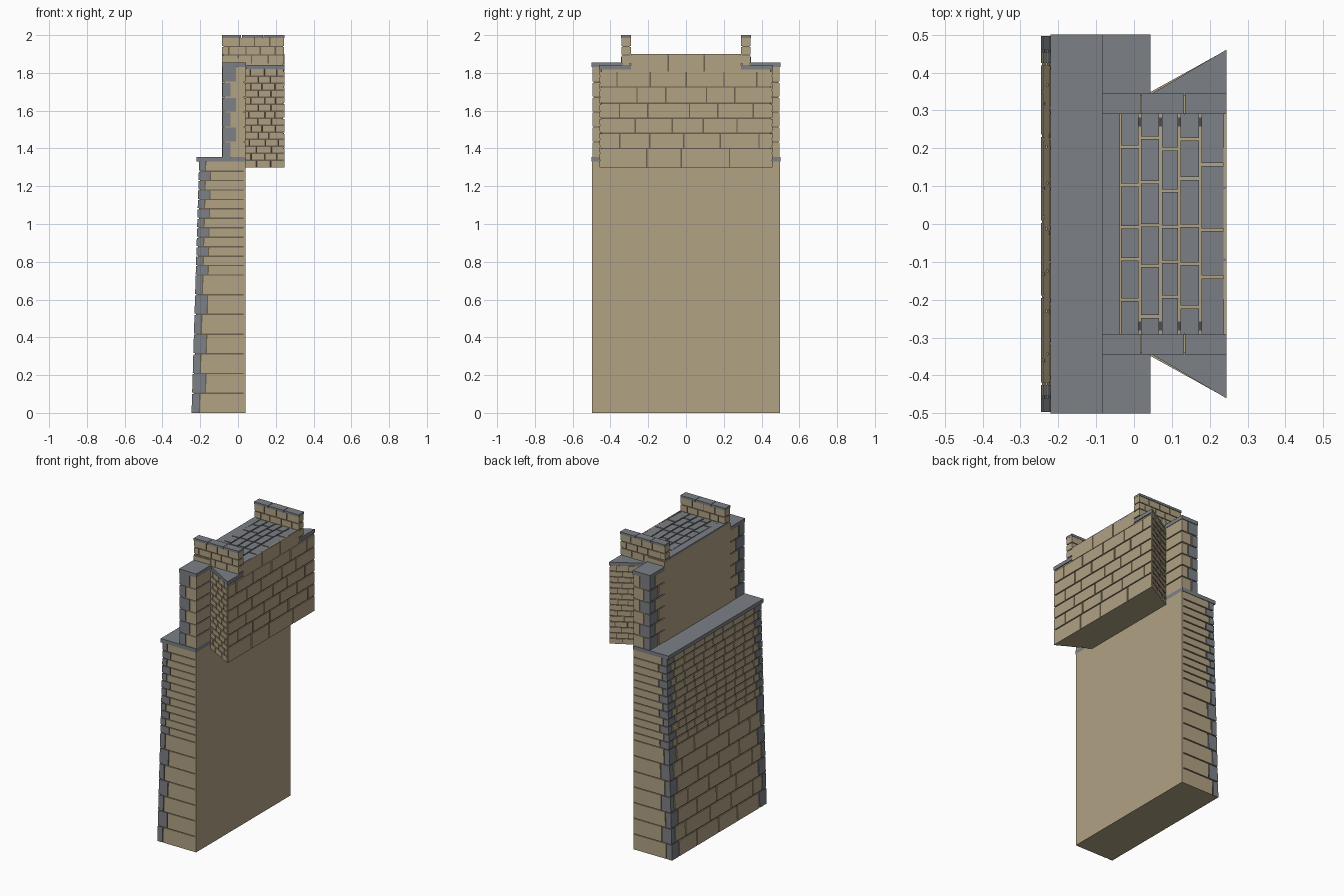
import bpy, bmesh, random
from mathutils import Vector

if "Cube" in bpy.data.objects:
    bpy.data.objects.remove(bpy.data.objects["Cube"])

random.seed(4)


def material(name, rgb):
    m = bpy.data.materials.new(name)
    m.diffuse_color = (*rgb, 1)
    m.use_nodes = True
    m.node_tree.nodes["Principled BSDF"].inputs["Base Color"].default_value = m.diffuse_color
    return m


TAN = material("sandstone", (0.44, 0.36, 0.23))
GREY = material("slate", (0.2, 0.215, 0.235))
MORTAR = material("mortar", (0.15, 0.12, 0.08))
MORTAR_GREY = material("slate_joint", (0.07, 0.075, 0.085))


def finish(bm, name, mats, mirror=False):
    bmesh.ops.recalc_face_normals(bm, faces=bm.faces)
    me = bpy.data.meshes.new(name)
    bm.to_mesh(me)
    bm.free()
    for m in mats:
        me.materials.append(m)
    ob = bpy.data.objects.new(name, me)
    bpy.context.collection.objects.link(ob)
    if mirror:
        mod = ob.modifiers.new("mirror", 'MIRROR')
        mod.use_axis = (False, True, False)
        mod.use_mirror_merge = False
    return ob


def loft(bm, bottom, top, mat=0):
    """Closed solid between two matching point loops."""
    lo = [bm.verts.new(p) for p in bottom]
    hi = [bm.verts.new(p) for p in top]
    n = len(lo)
    faces = [bm.faces.new(lo[::-1]), bm.faces.new(hi)]
    faces += [bm.faces.new((lo[i], lo[(i + 1) % n], hi[(i + 1) % n], hi[i])) for i in range(n)]
    for f in faces:
        f.material_index = mat


def slab(name, outline, z0, z1, mat, mirror=False):
    bm = bmesh.new()
    loft(bm, [(x, y, z0) for x, y in outline], [(x, y, z1) for x, y in outline])
    return finish(bm, name, [mat], mirror)


def rect(x0, x1, y0, y1):
    return [(x0, y0), (x1, y0), (x1, y1), (x0, y1)]


def masonry(name, quad, rows, aspect, quoin_l=(0, 0), quoin_r=(0, 0), depth=0.007,
            mirror=False, mats=(TAN, GREY, MORTAR), bend=None):
    """Courses of proud blocks on a quad (bottom-left, bottom-right, top-right, top-left)."""
    a, b, c, d = [Vector(p) for p in quad]
    normal = (b - a).cross(d - a).normalized()
    width, height = (b - a).length, (d - a).length
    span = rows[-1] - rows[0]
    gap = 0.0035

    def at(u, z, h):
        s, t = u / width, (z - rows[0]) / span
        p = a.lerp(b, s).lerp(d.lerp(c, s), t) + normal * h
        if bend:
            p.z += bend(p.y)
        return p

    bm = bmesh.new()
    i0, i1 = 0.008, width - 0.008
    sheet = [at(u, z, 0.001) for u, z in
             ((i0, rows[0]), (i1, rows[0]), (i1, rows[-1]), (i0, rows[-1]))]
    bm.faces.new([bm.verts.new(p) for p in sheet]).material_index = 2
    for i, (z0, z1) in enumerate(zip(rows, rows[1:])):
        left, right = quoin_l[i % 2], width - quoin_r[i % 2]
        step = aspect * (z1 - z0) * height / span
        n = max(1, round((right - left) / step))
        step = (right - left) / n
        cuts = [left + (k + 0.5 * (i % 2) + random.uniform(-.13, .13)) * step
                for k in range(n + 1)] if n > 1 else []
        cuts = [left] + [u for u in cuts if left + .25 * step < u < right - .25 * step] + [right]
        grey_ends = (left > 0, right < width)
        blocks = [(u, v, 0) for u, v in zip(cuts, cuts[1:])]
        if grey_ends[0]:
            blocks.append((0, left, 1))
        if grey_ends[1]:
            blocks.append((right, width, 1))
        zb = z0 + (gap if i else 0)
        zt = z1 - (gap if z1 != rows[-1] else 0)
        for u, v, m in blocks:
            u += gap if u > 0 else 0
            v -= gap if v < width else 0
            loop = ((u, zb), (v, zb), (v, zt), (u, zt))
            loft(bm, [at(*p, -0.001) for p in loop], [at(*p, depth) for p in loop], m)
    return finish(bm, name, mats, mirror)


def steps(z0, z1, n):
    return [z0 + (z1 - z0) * i / n for i in range(n + 1)]


# Battered lower wall core
bm = bmesh.new()
loft(bm, [(x, y, 0) for x, y in rect(-.238, .04, -.49, .49)],
     [(x, y, 1.33) for x, y in rect(-.198, .04, -.49, .49)])
finish(bm, "lower_wall_core", [TAN])
slab("lower_wall_back", rect(.03, .04, -.497, .497), 0, 1.33, TAN)

# Lower wall stone courses: large at the base, small above
courses = steps(0, .73, 7) + steps(.73, 1.33, 12)[1:]
masonry("lower_end_courses", [(-.245, -.49, 0), (.039, -.49, 0), (.039, -.49, 1.33), (-.205, -.49, 1.33)],
        courses, 20, quoin_l=(.04, .07), mirror=True)
masonry("lower_face_courses", [(-.239, .497, 0), (-.239, -.497, 0), (-.199, -.497, 1.33), (-.199, .497, 1.33)],
        courses, 2.0, quoin_l=(.075, .04), quoin_r=(.075, .04))
slab("ledge_cap", rect(-.22, .04, -.5, .5), 1.33, 1.355, GREY)

# Upper wall with end piers
slab("upper_wall", rect(-.085, .04, -.345, .345), 1.355, 1.885, TAN)
slab("pier_core", rect(-.073, .033, -.49, -.34), 1.355, 1.83, TAN, True)
pier_rows = steps(1.355, 1.83, 6)
masonry("pier_end_courses", [(-.082, -.489, 1.355), (.04, -.489, 1.355), (.04, -.489, 1.83), (-.082, -.489, 1.83)],
        pier_rows, 20, quoin_l=(.045, .075), mirror=True)
masonry("pier_face_courses", [(-.075, -.345, 1.355), (-.075, -.496, 1.355), (-.075, -.496, 1.83), (-.075, -.345, 1.83)],
        pier_rows, 20, quoin_r=(.09, .055), mirror=True)
masonry("pier_back_courses", [(.033, -.496, 1.355), (.033, -.345, 1.355), (.033, -.345, 1.83), (.033, -.496, 1.83)],
        pier_rows, 20, mirror=True)
slab("pier_cap", rect(-.085, .043, -.5, -.345), 1.83, 1.855, GREY, True)

# Flared overhanging block
slab("flared_core", [(.035, -.335), (.238, -.448), (.238, .448), (.035, .335)], 1.3, 1.82, TAN)
masonry("flared_side_courses", [(.037, -.337, 1.3), (.243, -.451, 1.3), (.243, -.451, 1.82), (.037, -.337, 1.82)],
        steps(1.3, 1.82, 14), 2.0, mirror=True)
masonry("flared_front_courses", [(.238, -.456, 1.3), (.238, .456, 1.3), (.238, .456, 1.805), (.238, -.456, 1.805)],
        [1.3, 1.4, 1.48, 1.56, 1.64, 1.725, 1.805], 2.2)
slab("flared_cap", [(.043, -.342), (.245, -.461), (.245, -.29), (.043, -.29)], 1.818, 1.842, GREY, True)


# Gently arched deck
def arch(y):
    return -0.09 * y * y


profile = [(y, 1.893 + arch(y)) for y in (.29, .2, .1, 0, -.1, -.2, -.29)]
profile = [(-.29, 1.8), (.29, 1.8)] + profile
bm = bmesh.new()
loft(bm, [(-.08, y, z) for y, z in profile], [(.238, y, z) for y, z in profile])
finish(bm, "deck_core", [TAN])
masonry("deck_front_course", [(.238, -.29, 1.808), (.238, .29, 1.808), (.238, .29, 1.9), (.238, -.29, 1.9)],
        [1.808, 1.9], 2.1, bend=lambda y: 0)
deck_rows = [-.035, .015, .07, .12, .175, .245]
masonry("deck_tiles", [(-.035, .29, 1.893), (-.035, -.29, 1.893), (.245, -.29, 1.893), (.245, .29, 1.893)],
        [-r for r in deck_rows[::-1]] and deck_rows, 2.1, bend=arch,
        mats=(GREY, GREY, MORTAR_GREY))
slab("deck_kerb", rect(-.085, -.037, -.29, .29), 1.882, 1.897, GREY)

# Parapets along both deck sides
slab("parapet_core", rect(-.078, .238, -.335, -.298), 1.84, 1.985, TAN, True)
rows = steps(1.85, 1.985, 3)
for name, p, q in (("outer", (-.083, -.335), (.243, -.335)), ("inner", (.243, -.298), (-.083, -.298)),
                   ("front", (.238, -.341), (.238, -.292)), ("rear", (-.078, -.292), (-.078, -.341))):
    masonry("parapet_" + name + "_courses",
            [(*p, 1.85), (*q, 1.85), (*q, 1.985), (*p, 1.985)], rows, 2.0, depth=.006, mirror=True)
for i, (x0, x1) in enumerate(((-.085, .017), (.02, .132), (.135, .245))):
    slab("parapet_coping_%d" % (i + 1), rect(x0, x1, -.345, -.29), 1.985, 2.0, GREY, True)
